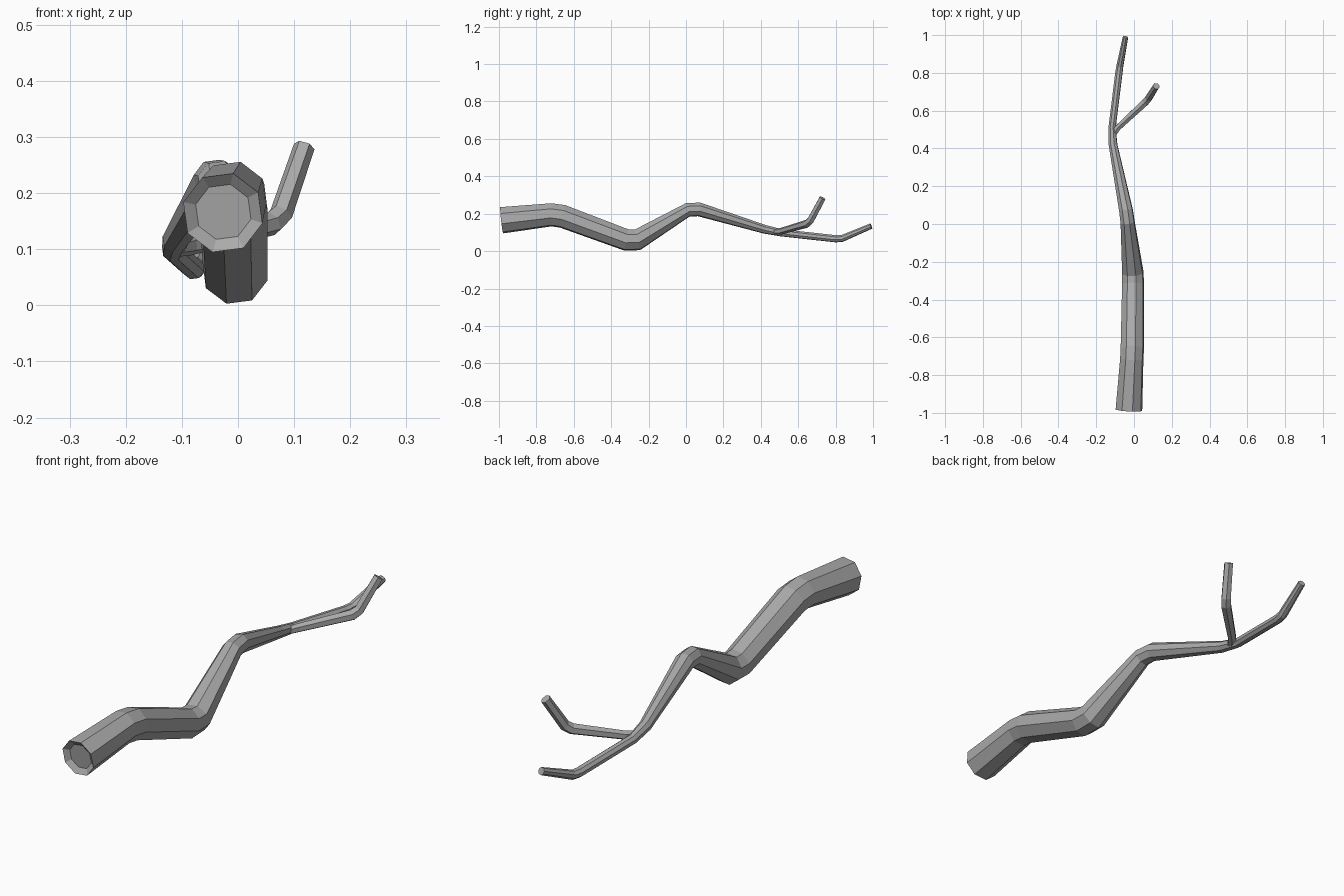
import bpy, bmesh, math
from mathutils import Vector

cube = bpy.data.objects.get("Cube")
if cube:
    bpy.data.objects.remove(cube)

bark = bpy.data.materials.new("grey_bark")
bark.use_nodes = True
grey = (0.4, 0.4, 0.4, 1)
bark.diffuse_color = grey
bark.node_tree.nodes["Principled BSDF"].inputs["Base Color"].default_value = grey


def limb(name, path, sides, turn=0.0, dish=0.0):
    """Sweep a tapering polygon along (x, y, z, radius) stations, with end caps."""
    pts = [Vector(p[:3]) for p in path]
    bm = bmesh.new()
    rings = []
    for i, p in enumerate(pts):
        into = (p - pts[max(i - 1, 0)]).normalized()
        out = (pts[min(i + 1, len(pts) - 1)] - p).normalized()
        axis = (into + out).normalized()
        side = axis.cross(Vector((0, 0, 1))).normalized()
        up = side.cross(axis)
        ring = []
        for k in range(sides):
            a = 2 * math.pi * (k + 0.5) / sides + turn
            ring.append(bm.verts.new(p + path[i][3] * (side * math.cos(a) + up * math.sin(a))))
        rings.append(ring)
    for lower, upper in zip(rings, rings[1:]):
        for k in range(sides):
            n = (k + 1) % sides
            bm.faces.new((lower[k], lower[n], upper[n], upper[k]))
    start = bm.faces.new(rings[0][::-1])
    bm.faces.new(rings[-1])
    bmesh.ops.recalc_face_normals(bm, faces=bm.faces[:])
    # Hollowed cut end
    if dish:
        bmesh.ops.inset_region(bm, faces=[start], thickness=dish, depth=-dish * 0.7)
    mesh = bpy.data.meshes.new(name)
    bm.to_mesh(mesh)
    bm.free()
    mesh.materials.append(bark)
    obj = bpy.data.objects.new(name, mesh)
    bpy.context.collection.objects.link(obj)
    return obj


# Main stem, running on into the long twig
limb("main_stem", [
    (-0.027, -0.985, 0.165, 0.073),
    (-0.012, -0.72, 0.194, 0.064),
    (-0.009, -0.66, 0.186, 0.064),
    (-0.005, -0.32, 0.060, 0.060),
    (-0.006, -0.26, 0.060, 0.059),
    (-0.034, 0.01, 0.221, 0.039),
    (-0.042, 0.07, 0.223, 0.038),
    (-0.111, 0.42, 0.117, 0.024),
    (-0.116, 0.51, 0.098, 0.020),
    (-0.080, 0.80, 0.066, 0.020),
    (-0.075, 0.835, 0.068, 0.019),
    (-0.045, 0.99, 0.134, 0.015),
], 8, turn=0.13, dish=0.022)

# Side twig leaving the fork
limb("side_twig", [
    (-0.112, 0.47, 0.102, 0.016),
    (-0.085, 0.51, 0.107, 0.018),
    (0.060, 0.645, 0.146, 0.022),
    (0.077, 0.665, 0.163, 0.021),
    (0.118, 0.73, 0.283, 0.019),
], 6)
